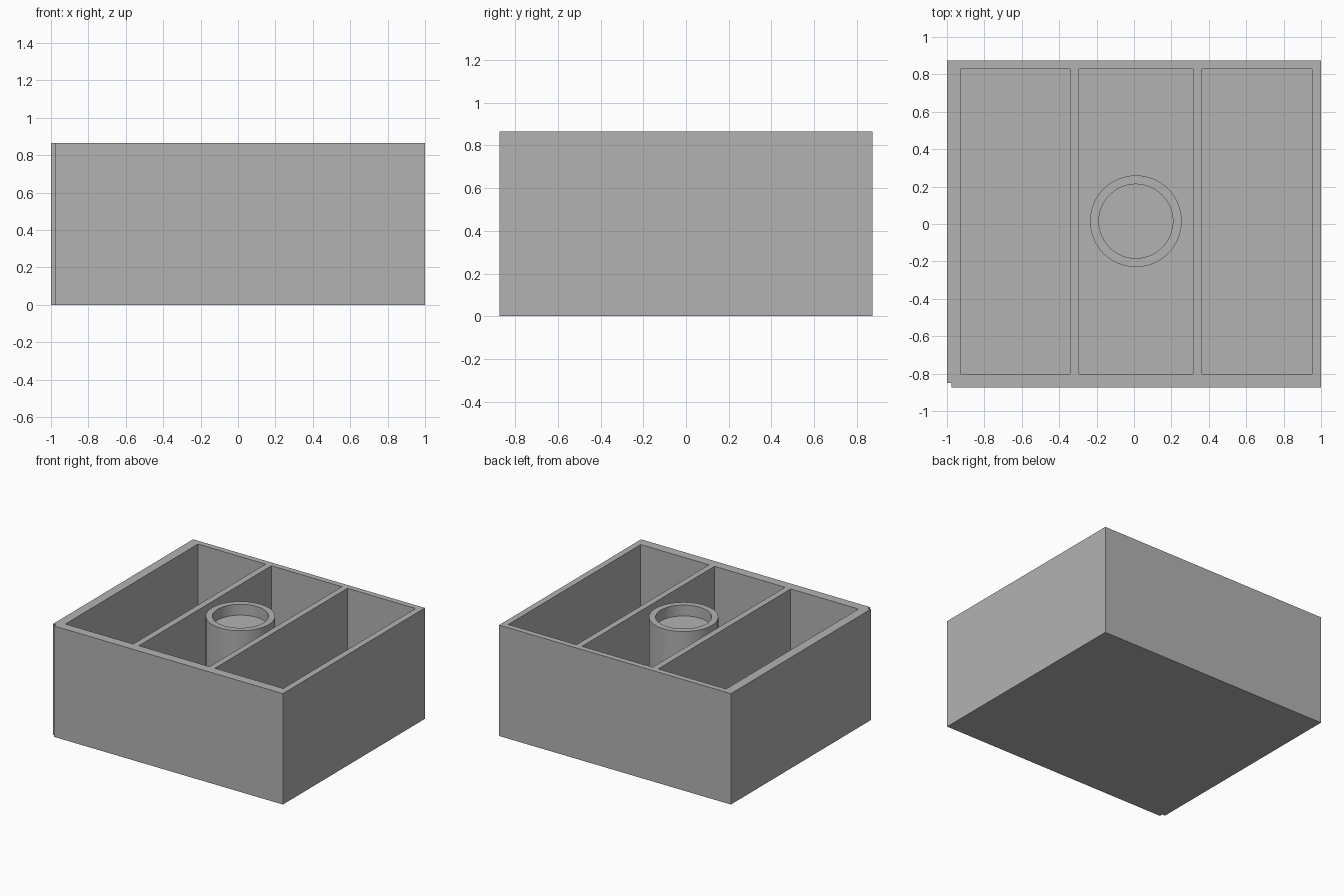
import bpy
import bmesh
from math import cos, sin, tau

cube = bpy.data.objects.get("Cube")
if cube:
    bpy.data.objects.remove(cube, do_unlink=True)

HEIGHT = 0.865
FLOOR = 0.05
HALF_DEPTH = 0.875

# Single grey material
grey = bpy.data.materials.new("plain grey")
grey.use_nodes = True
colour = (0.45, 0.45, 0.45, 1)
grey.diffuse_color = colour
grey.node_tree.nodes["Principled BSDF"].inputs["Base Color"].default_value = colour


def prism(name, outline, bottom, top):
    """Extrude a flat outline from bottom to top."""
    bm = bmesh.new()
    face = bm.faces.new([bm.verts.new((x, y, bottom)) for x, y in outline])
    new = bmesh.ops.extrude_face_region(bm, geom=[face])["geom"]
    verts = [v for v in new if isinstance(v, bmesh.types.BMVert)]
    bmesh.ops.translate(bm, verts=verts, vec=(0, 0, top - bottom))
    bmesh.ops.recalc_face_normals(bm, faces=bm.faces)
    mesh = bpy.data.meshes.new(name)
    bm.to_mesh(mesh)
    bm.free()
    mesh.materials.append(grey)
    obj = bpy.data.objects.new(name, mesh)
    bpy.context.collection.objects.link(obj)
    return obj


def rectangle(x0, x1, y0, y1):
    return [(x0, y0), (x1, y0), (x1, y1), (x0, y1)]


def circle(radius, cx=0.01, cy=0.015, sides=64):
    return [(cx + radius * cos(tau * i / sides), cy + radius * sin(tau * i / sides))
            for i in range(sides)]


def carve(obj, cutter):
    """Cut the cutter out of obj, then discard the cutter."""
    cutter.hide_render = True
    mod = obj.modifiers.new("carve", "BOOLEAN")
    mod.operation = "DIFFERENCE"
    mod.solver = "EXACT"
    mod.object = cutter
    bpy.context.view_layer.objects.active = obj
    bpy.ops.object.modifier_apply(modifier=mod.name)
    bpy.data.objects.remove(cutter, do_unlink=True)


# Open tray with a small notch down the front right corner
NOTCH = 0.025
tray = prism("tray", [(-1 + NOTCH, -HALF_DEPTH), (1, -HALF_DEPTH), (1, HALF_DEPTH),
                      (-1, HALF_DEPTH), (-1, -HALF_DEPTH + NOTCH),
                      (-1 + NOTCH, -HALF_DEPTH + NOTCH)], 0, HEIGHT)

# Three compartments separated by thin dividers
for x0, x1 in ((-0.927, -0.342), (-0.293, 0.316), (0.363, 0.952)):
    carve(tray, prism("compartment_cutter", rectangle(x0, x1, -0.802, 0.83),
                      FLOOR, HEIGHT + 0.1))

# Round post in the middle compartment with a shallow recess on top
post = prism("centre_post", circle(0.245), FLOOR / 2, HEIGHT)
carve(post, prism("recess_cutter", circle(0.198), HEIGHT - 0.085, HEIGHT + 0.1))

bpy.ops.object.select_all(action="DESELECT")
post.select_set(True)
bpy.context.view_layer.objects.active = post
bpy.ops.object.shade_smooth_by_angle()
